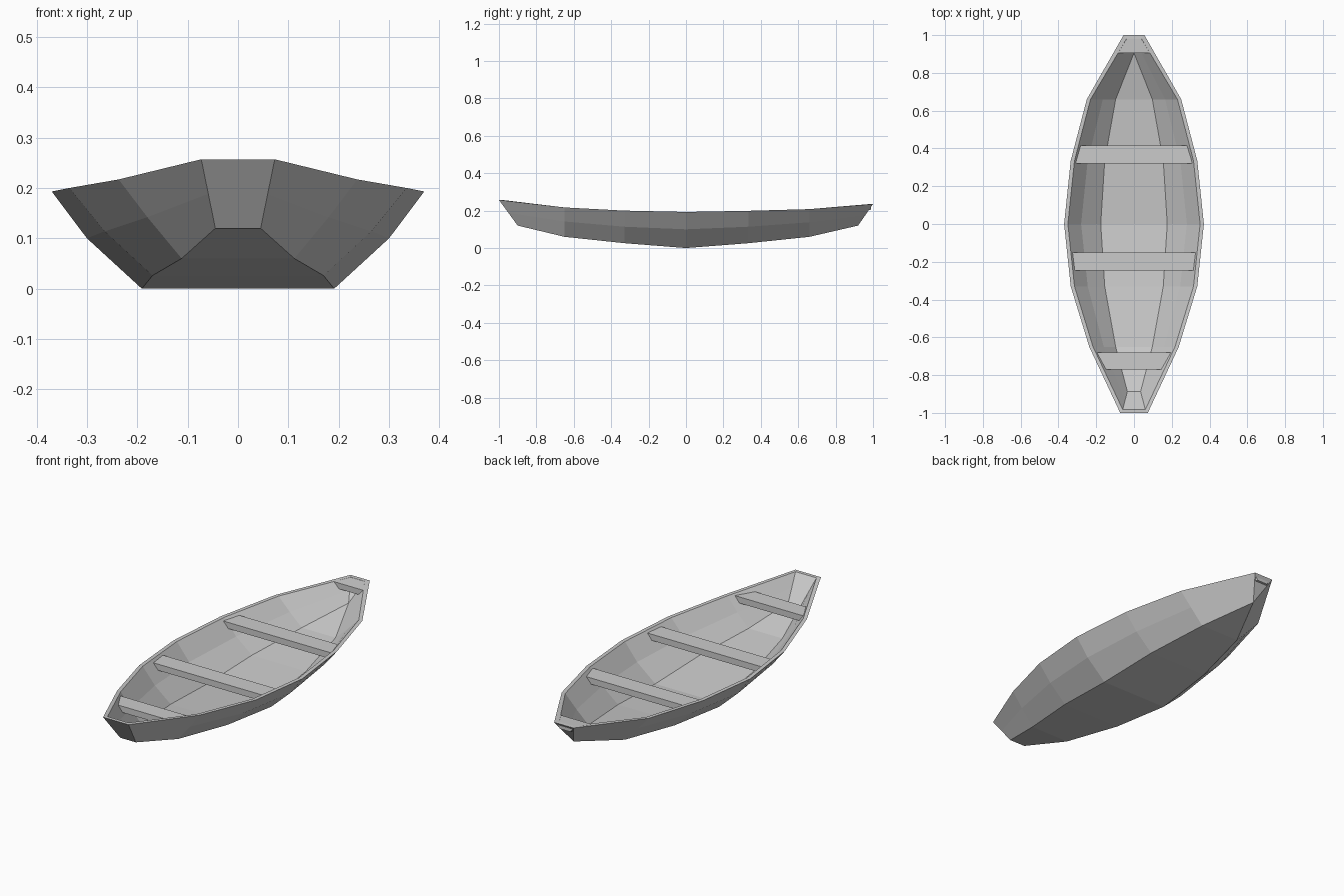
import bpy
import bmesh

cube = bpy.data.objects.get("Cube")
if cube:
    bpy.data.objects.remove(cube, do_unlink=True)

# Single pale grey material
grey = bpy.data.materials.new("pale_grey")
grey.use_nodes = True
colour = (0.6, 0.6, 0.6, 1)
grey.diffuse_color = colour
grey.node_tree.nodes["Principled BSDF"].inputs["Base Color"].default_value = colour


def finish(name, bm):
    bmesh.ops.remove_doubles(bm, verts=bm.verts, dist=0.0005)
    bmesh.ops.recalc_face_normals(bm, faces=bm.faces)
    mesh = bpy.data.meshes.new(name)
    bm.to_mesh(mesh)
    bm.free()
    mesh.materials.append(grey)
    obj = bpy.data.objects.new(name, mesh)
    bpy.context.collection.objects.link(obj)
    return obj


def mirrored(half):
    """Half section from rim to floor, made into a full strip from -x to +x."""
    return [(-x, y, z) for x, y, z in half] + half[::-1]


def section(y, top, mid, floor):
    """Outer and inner half sections of the hull at one station."""
    outer = [(w, y, z) for w, z in (top, mid, floor)]
    inner = [(top[0] - 0.02, y, top[1]), (mid[0] - 0.02, y, mid[1] + 0.005),
             (floor[0] - 0.015, y, floor[1] + 0.02)]
    return outer, inner


def end_section(top, floor):
    """Raked end: the middle point lies on the straight edge."""
    mid = tuple((a + b) / 2 for a, b in zip(top, floor))
    return [top, mid, floor]


# Hull: closed rings of outer skin and inner skin, joined along the boat
stations = [
    (end_section((0.073, -1, 0.257), (0.045, -0.9, 0.12)),
     end_section((0.06, -0.982, 0.257), (0.035, -0.887, 0.14))),
    section(-0.65, (0.237, 0.217), (0.18, 0.142), (0.112, 0.06)),
    section(-0.33, (0.335, 0.2), (0.265, 0.114), (0.17, 0.026)),
    section(0, (0.37, 0.193), (0.3, 0.1), (0.191, 0)),
    section(0.335, (0.335, 0.199), (0.265, 0.114), (0.17, 0.026)),
    section(0.66, (0.25, 0.208), (0.185, 0.138), (0.112, 0.06)),
    (end_section((0.055, 1, 0.235), (0, 0.92, 0.12)),
     end_section((0.04, 0.98, 0.235), (0, 0.905, 0.14))),
]

bm = bmesh.new()
rings = [[bm.verts.new(p) for p in mirrored(outer) + mirrored(inner)[::-1]]
         for outer, inner in stations]
for a, b in zip(rings, rings[1:]):
    for i in range(len(a)):
        j = (i + 1) % len(a)
        bm.faces.new((a[i], a[j], b[j], b[i]))
for ring in (rings[0], rings[-1]):
    bm.faces.new(ring[:6])
    bm.faces.new(ring[6:])
    bm.faces.new((ring[0], ring[5], ring[6], ring[11]))
finish("hull", bm)


# Planks: trapezoid boards whose ends lean in to follow the hull sides
def plank(name, ends, thickness=0.032, lean=0.027):
    bm = bmesh.new()
    for y, w, z in ends:
        for side in (-1, 1):
            bm.verts.new((side * w, y, z))
            bm.verts.new((side * (w - lean), y, z - thickness))
    bmesh.ops.convex_hull(bm, input=bm.verts)
    bmesh.ops.dissolve_limit(bm, angle_limit=0.01, verts=bm.verts, edges=bm.edges)
    finish(name, bm)


plank("rear_seat", [(0.32, 0.315, 0.188), (0.415, 0.297, 0.188)])
plank("middle_seat", [(-0.245, 0.322, 0.186), (-0.15, 0.33, 0.186)])
plank("front_seat", [(-0.77, 0.157, 0.212), (-0.68, 0.203, 0.212)])
plank("stern_deck", [(0.905, 0.097, 0.2285), (0.99, 0.05, 0.235)], 0.03, 0.02)
